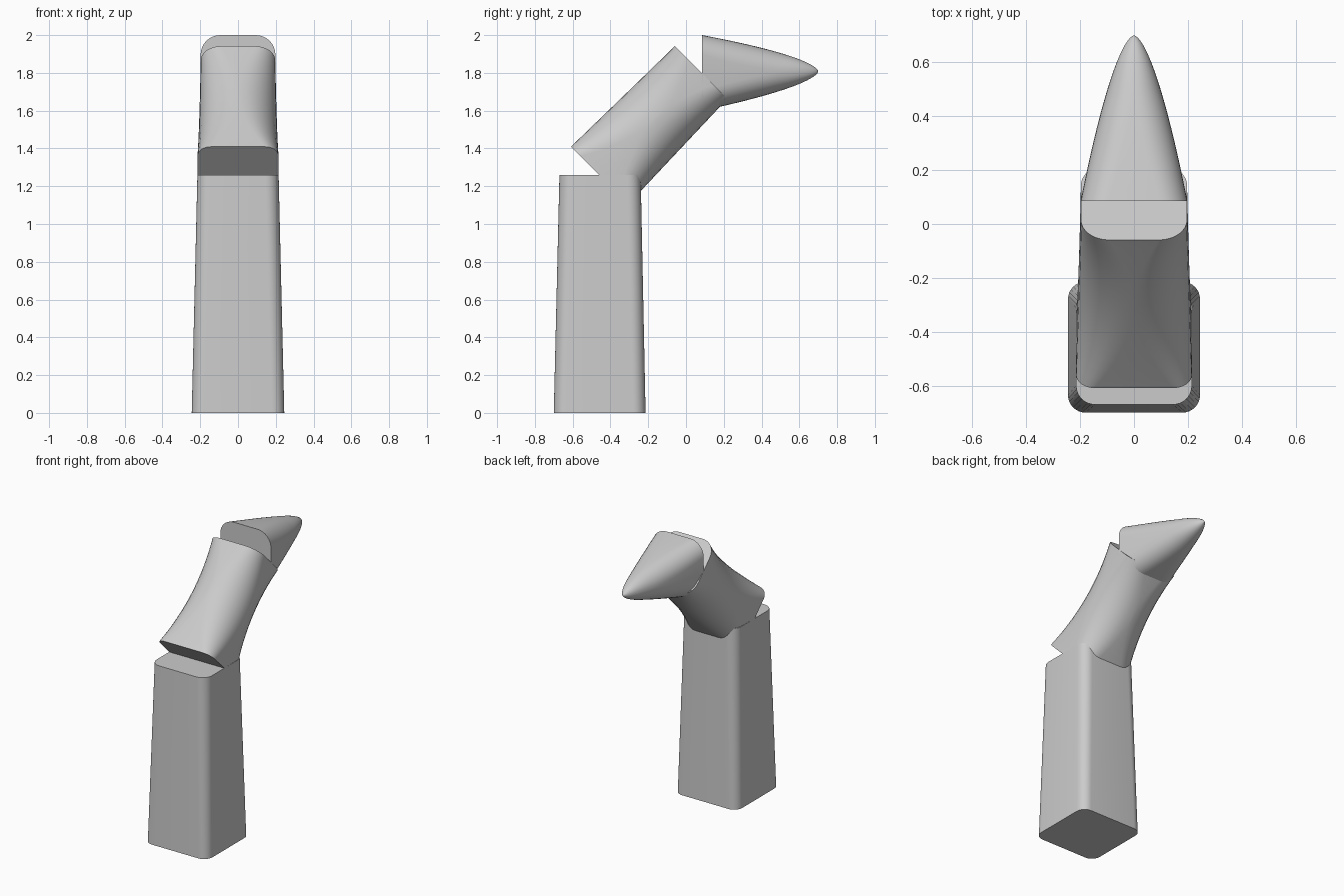
import bpy, bmesh, math
from mathutils import Vector

if "Cube" in bpy.data.objects:
    bpy.data.objects.remove(bpy.data.objects["Cube"])

X = Vector((1, 0, 0))


def ring(center, up, half_w, half_h, r):
    """Rounded rectangle spanned by X and the 'up' direction."""
    pts = []
    r = min(r, half_w * 0.999, half_h * 0.999)
    for q, (sx, sy) in enumerate(((1, 1), (-1, 1), (-1, -1), (1, -1))):
        for i in range(9):
            a = (q + i / 8) * math.pi / 2
            u = sx * (half_w - r) + r * math.cos(a)
            v = sy * (half_h - r) + r * math.sin(a)
            pts.append(center + X * u + up * v)
    return pts


def loft(name, rings):
    """Skin a closed solid through a list of rings."""
    bm = bmesh.new()
    loops = [[bm.verts.new(p) for p in pts] for pts in rings]
    n = len(loops[0])
    for a, b in zip(loops, loops[1:]):
        for i in range(n):
            j = (i + 1) % n
            bm.faces.new((a[i], a[j], b[j], b[i]))
    bm.faces.new(loops[0][::-1])
    bm.faces.new(loops[-1])
    bmesh.ops.remove_doubles(bm, verts=bm.verts, dist=1e-5)
    bmesh.ops.recalc_face_normals(bm, faces=bm.faces)
    mesh = bpy.data.meshes.new(name)
    bm.to_mesh(mesh)
    bm.free()
    ob = bpy.data.objects.new(name, mesh)
    bpy.context.collection.objects.link(ob)
    bpy.ops.object.select_all(action='DESELECT')
    ob.select_set(True)
    bpy.context.view_layer.objects.active = ob
    bpy.ops.object.shade_smooth_by_angle(angle=math.radians(35))
    return ob


def lerp(a, b, t):
    return a + (b - a) * t


# Lower segment: tapered upright block with rounded corners
Y = Vector((0, 1, 0))
loft("lower_segment", [
    ring(Vector((0, -0.457, 0)), Y, 0.245, 0.243, 0.065),
    ring(Vector((0, -0.455, 1.26)), Y, 0.215, 0.215, 0.07),
])

# Middle segment: leaning block, corners rounder halfway along
up = Vector((0, -1, 1)).normalized()
start, end = Vector((0, -0.457, 1.257)), Vector((0, 0.08, 1.802))
steps = 16
loft("middle_segment", [
    ring(start.lerp(end, t), up, lerp(0.215, 0.197, t), lerp(0.215, 0.197, t),
         lerp(0.07, 0.105, t) + 0.44 * t * (1 - t))
    for t in (i / steps for i in range(steps + 1))])

# Tip segment: bullet shape shrinking to a rounded point
Z = Vector((0, 0, 1))
rings = []
for i in range(25):
    s = 1 - i / 24
    t = 1 - s ** 2
    k = max((1 - t) ** 0.62, 0.0005)
    rings.append(ring(Vector((0, lerp(0.085, 0.70, t), lerp(1.80, 1.808, t))), Z,
                      0.198 * k, 0.2 * k, 0.2 * k * lerp(0.52, 0.95, min(1, t * 1.5))))
loft("tip_segment", rings)
